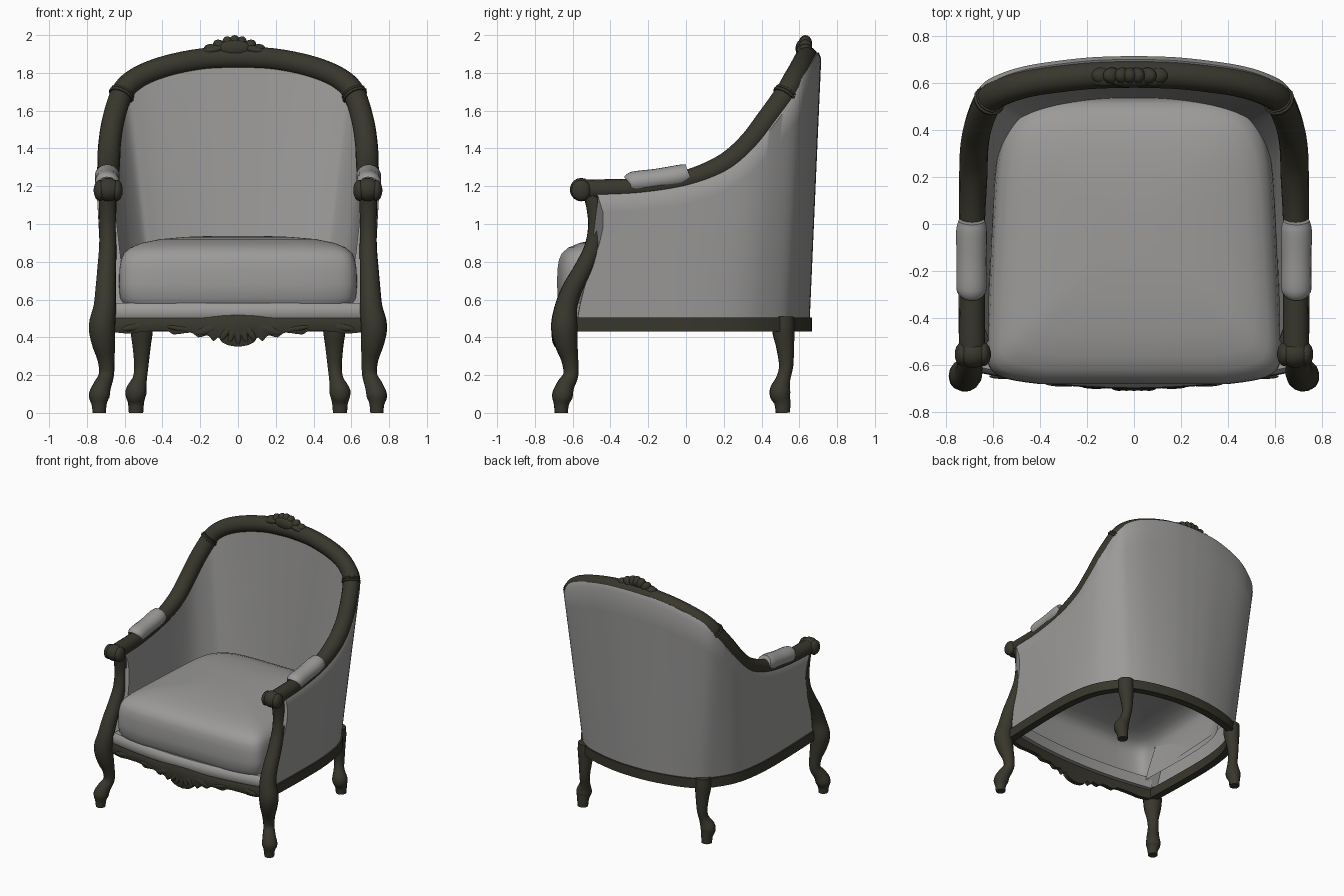
import bpy, bmesh, math
from mathutils import Vector as V

if "Cube" in bpy.data.objects:
    bpy.data.objects.remove(bpy.data.objects["Cube"])


def material(name, rgb):
    m = bpy.data.materials.new(name)
    m.use_nodes = True
    m.diffuse_color = (*rgb, 1)
    m.node_tree.nodes["Principled BSDF"].inputs["Base Color"].default_value = (*rgb, 1)
    return m


wood = material("dark_wood", (0.040, 0.038, 0.026))
fabric = material("grey_fabric", (0.33, 0.325, 0.32))


def finish(name, bm, mat, angle=45):
    bmesh.ops.recalc_face_normals(bm, faces=bm.faces)
    me = bpy.data.meshes.new(name)
    bm.to_mesh(me)
    bm.free()
    me.materials.append(mat)
    ob = bpy.data.objects.new(name, me)
    bpy.context.collection.objects.link(ob)
    bpy.ops.object.select_all(action='DESELECT')
    ob.select_set(True)
    bpy.context.view_layer.objects.active = ob
    bpy.ops.object.shade_smooth_by_angle(angle=math.radians(angle))
    return ob


def loft(name, rings, mat, closed=True, angle=45, start_cap=True):
    """Skin a row of equal-length rings and cap the ends."""
    bm = bmesh.new()
    rows = [[bm.verts.new(p) for p in r] for r in rings]
    n = len(rows[0])
    for a, b in zip(rows, rows[1:]):
        for i in range(n if closed else n - 1):
            j = (i + 1) % n
            bm.faces.new((a[i], a[j], b[j], b[i]))
    if start_cap:
        bm.faces.new(rows[0])
    bm.faces.new(rows[-1])
    return finish(name, bm, mat, angle)


def smooth(pts, steps=6):
    """Catmull-Rom curve through points of any dimension."""
    pts = [V(p) for p in pts]
    out = []
    for i in range(len(pts) - 1):
        p0, p1, p2 = pts[max(i - 1, 0)], pts[i], pts[i + 1]
        p3 = pts[min(i + 2, len(pts) - 1)]
        for s in range(steps):
            t = s / steps
            out.append(0.5 * (2 * p1 + (p2 - p0) * t + (2 * p0 - 5 * p1 + 4 * p2 - p3) * t * t
                              + (3 * p1 - p0 - 3 * p2 + p3) * t ** 3))
    return out + [pts[-1]]


def sweep(name, path, mat, sides=14, squash=1.0):
    """Round section along (x, y, z, radius) points."""
    rings, u = [], None
    for i, p in enumerate(path):
        t = (path[min(i + 1, len(path) - 1)].xyz - path[max(i - 1, 0)].xyz).normalized()
        u = u or V((1, 0.1, 0))
        u = (u - t * u.dot(t)).normalized()
        w = t.cross(u)
        rings.append([p.xyz + p.w * (u * math.cos(a) + w * squash * math.sin(a))
                      for a in (k * math.tau / sides for k in range(sides))])
    return loft(name, rings, mat)


def flip(path):
    return [V((-p[0], *p[1:])) for p in path]


def blob(name, loc, scale, mat, tilt=0):
    bm = bmesh.new()
    bmesh.ops.create_uvsphere(bm, u_segments=14, v_segments=9, radius=1)
    ob = finish(name, bm, mat, 180)
    ob.location, ob.scale, ob.rotation_euler = loc, scale, (0, tilt, 0)


# Guide curves: arm and crest rail above (with radius), seat rail footprint below
top_half = smooth([(.69, -.50, 1.18, .056), (.69, -.25, 1.19, .054), (.69, 0, 1.23, .055),
                   (.685, .2, 1.31, .06), (.68, .33, 1.42, .06), (.66, .43, 1.55, .06),
                   (.615, .53, 1.69, .06), (.55, .57, 1.76, .06), (.45, .60, 1.81, .06),
                   (.32, .62, 1.848, .06), (.17, .635, 1.873, .06), (0, .64, 1.88, .06)])
base_half = smooth([(.70, -.59, 0), (.71, -.27, 0), (.71, 0, 0), (.69, .2, 0), (.655, .33, 0),
                    (.60, .43, 0), (.53, .52, 0), (.46, .565, 0), (.37, .60, 0),
                    (.25, .63, 0), (.12, .65, 0), (0, .655, 0)])
top = top_half + flip(top_half[-2::-1])
base = base_half + flip(base_half[-2::-1])


def outward(i):
    d = base[min(i + 1, len(base) - 1)] - base[max(i - 1, 0)]
    return V((d.y, -d.x, 0)).normalized()


def tuck(p, i):
    """Bend the front edge of the shell back behind the curved post."""
    near = math.exp(-min(i, len(base) - 1 - i) / 4)
    h = min(max((p.z - .49) / .69, 0), 1)
    return p + V((0, near * (.015 + .07 * math.sin(math.pi * h * h)), 0))


# Upholstered shell wrapping sides and back, hollow underneath
shell = []
for i, (rail_point, b) in enumerate(zip(top, base)):
    o, p = outward(i), rail_point.xyz
    back = max(o.y, 0) ** 2
    hi = p + o * (.057 + .019 * back) + V((0, 0, -.035 + .03 * back))
    lo = b + V((0, 0, .49))
    over = p + o * (.03 + .032 * back) + V((0, 0, .03 * back))
    ins = p - o * .03 - V((0, 0, .02))
    ilo = b - o * (.11 + .02 * back) + V((0, 0, .55))
    outer = [lo.lerp(hi, k / 8) for k in range(9)]
    inner = [ins.lerp(ilo, k / 8) for k in range(9)]
    shell.append([tuck(q, i) for q in outer + [over] + inner])
loft("upholstered_shell", shell, fabric, closed=False, angle=50)

# Seat rail with rectangular section
rail = []
for i, b in enumerate(base):
    o = outward(i)
    rail.append([b + o * d + V((0, 0, z)) for d, z in
                 ((.012, .43), (.012, .505), (-.045, .505), (-.045, .43))])
loft("seat_rail", rail, wood, angle=30)

# Arm and crest rail in one sweep
lead = [V((.69, -.57, 1.18, .05)), V((.69, -.54, 1.18, .055))]
sweep("arm_and_crest_rail", lead + top + flip(lead[::-1]), wood, 16)

front_leg = smooth([(.69, -.50, 1.16, .045), (.69, -.48, 1.08, .046), (.69, -.475, .98, .044),
                    (.69, -.495, .87, .046), (.695, -.545, .76, .05), (.70, -.60, .66, .054),
                    (.705, -.635, .56, .06), (.72, -.645, .46, .07), (.712, -.635, .37, .062),
                    (.698, -.615, .28, .045), (.697, -.61, .2, .04), (.72, -.64, .14, .048),
                    (.735, -.655, .09, .055), (.735, -.66, .045, .04), (.735, -.66, 0, .035)], 4)
back_leg = smooth([(.51, .515, .51, .058), (.51, .515, .44, .06), (.51, .525, .35, .048),
                   (.512, .53, .25, .038), (.52, .515, .18, .038), (.54, .497, .11, .056),
                   (.54, .51, .055, .043), (.54, .513, 0, .038)], 4)

for side, s in (("left", 1), ("right", -1)):
    def m(pts, s=s):
        return pts if s > 0 else flip(pts)
    sweep(side + "_front_post_and_leg", m(front_leg), wood)
    sweep(side + "_back_leg", m(back_leg), wood)
    # Carved arm end with side volutes
    blob(side + "_arm_scroll", (s * .687, -.555, 1.182), (.068, .06, .062), wood)
    for dx in (-.045, .045):
        blob(side + "_scroll_volute", (s * .687 + dx, -.555, 1.178), (.033, .052, .056), wood)
    # Arm pad: padded sleeve over the rail with raised ends
    pad = smooth([(.692, -.30, 1.215, .045), (.692, -.28, 1.22, .064), (.692, -.15, 1.236, .064),
                  (.692, -.03, 1.255, .066), (.692, .015, 1.27, .056)], 5)
    sweep(side + "_arm_pad", m(pad), fabric, 18, .9)
    # Collar band where arm meets crest
    at = next(i for i, p in enumerate(top_half) if p.z > 1.65)
    a, b = top_half[at].xyz, top_half[at + 2].xyz
    ring = [V((*a.lerp(b, t), r)) for t, r in
            ((0, .05), (.1, .066), (.35, .07), (.5, .062), (.7, .067), (.9, .05))]
    sweep(side + "_collar", m(ring), wood, 16)
    # Carved leaf scrolls on the apron
    for x, z, w, h, tilt in ((.16, .44, .07, .022, .3), (.30, .445, .08, .014, -.15),
                             (.54, .455, .08, .018, .15)):
        y = -.695 + .06 * (x / .62) ** 2
        blob(side + "_apron_leaf", (s * x, y, z), (w, .012, h), wood, s * tilt)


# Cushion with a rounded, front-bowed outline, open underneath
def outline(inset, z, count=88):
    pts = []
    for k in range(count):
        a = math.tau * (k + .5) / count
        c, n = math.cos(a), math.sin(a)
        e = 2 / (5 if n > 0 else 14)
        x = math.copysign(abs(c) ** e, c)
        y = math.copysign(abs(n) ** e, n)
        bow = .055 * (1 - x * x) if y < 0 else 0
        half = .608 - .03 * y
        pts.append(V((x * (half - inset), -.055 + y * (.594 - inset + bow), z)))
    return pts


loft("seat_cushion", [outline(i, z) for i, z in
                      ((.02, .58), (.004, .61), (0, .68), (.002, .76), (.01, .81),
                       (.025, .845), (.06, .875), (.12, .90), (.22, .92), (.36, .932), (.5, .937))],
     fabric, angle=60, start_cap=False)

# Upholstered strip below the cushion front
strip = []
for k in range(-12, 13):
    x = k * .054
    y = -.698 + .06 * (x / .62) ** 2
    strip.append([V((x, y + d, z)) for d, z in
                  ((.07, .495), (.012, .495), (0, .515), (0, .56), (.02, .582), (.07, .582))])
loft("seat_front_strip", strip, fabric)

# Front apron with scalloped lower edge
edge = smooth([(0, .35), (.05, .358), (.085, .375), (.105, .40), (.13, .38), (.16, .41),
               (.21, .40), (.25, .425), (.34, .415), (.38, .435), (.5, .43), (.58, .42), (.68, .43)], 3)
edge = flip(edge[:0:-1]) + edge
apron = []
for x, z in edge:
    y = -.702 + .06 * (x / .62) ** 2
    t = .503 + .02 * math.exp(-(x / .13) ** 4)
    apron.append([V((x, y + .04, z)), V((x, y + .006, z)), V((x, y, z + .015)),
                  V((x, y, t - .012)), V((x, y + .008, t)), V((x, y + .04, t))])
loft("front_apron", apron, wood, angle=35)
blob("apron_shell", (0, -.695, .45), (.1, .016, .06), wood)
for k in range(-2, 3):
    blob("apron_shell_rib", (k * .032, -.697, .41 + .008 * abs(k)), (.018, .014, .05), wood, -k * .3)

# Carved crest: fan of petals with trailing leaves
for k in range(-3, 4):
    a = k * .42
    r = .05 + .025 * abs(k)
    blob("crest_petal", (-.018 + r * math.sin(a), .632, 1.905 + .05 * math.cos(a)),
         (.032, .036, .045), wood, a)
blob("crest_centre", (-.018, .61, 1.93), (.09, .03, .045), wood)
for x, tilt in ((-.13, -.22), (.085, .25)):
    blob("crest_leaf", (x, .62, 1.922), (.07, .035, .024), wood, tilt)
